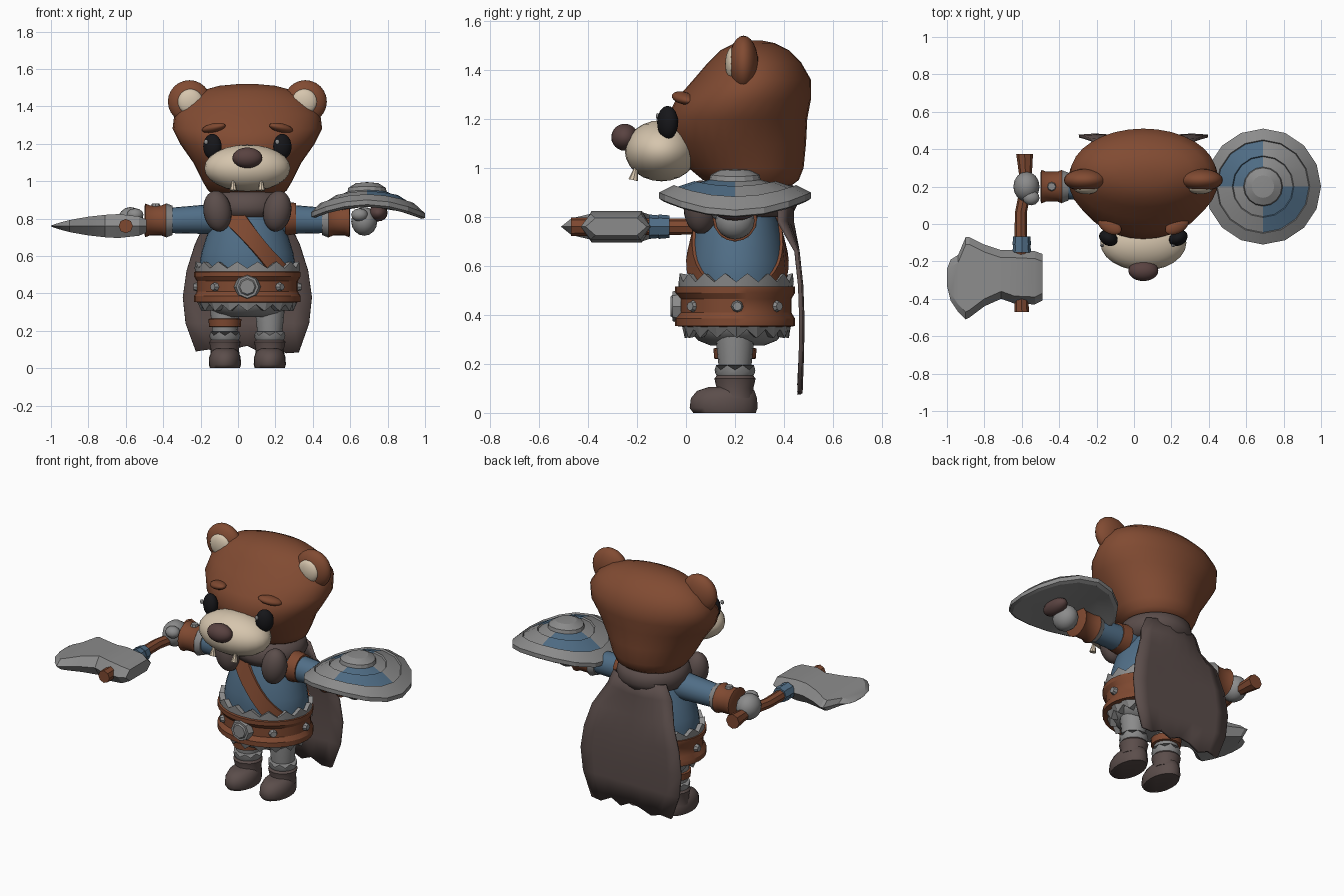
import bpy, bmesh, math
from math import sin, cos, pi
from mathutils import Vector, Matrix

cube = bpy.data.objects.get("Cube")
if cube:
    bpy.data.objects.remove(cube)

CX, CY = 0.05, 0.2   # body axis


def material(name, rgb):
    m = bpy.data.materials.new(name)
    m.use_nodes = True
    m.diffuse_color = (*rgb, 1)
    m.node_tree.nodes["Principled BSDF"].inputs["Base Color"].default_value = (*rgb, 1)
    return m


FUR = material("fur_brown", (0.22, 0.07, 0.032))
LEATHER = material("leather_brown", (0.21, 0.066, 0.03))
BLUE = material("cloth_blue", (0.08, 0.155, 0.24))
STEEL = material("steel_grey", (0.26, 0.26, 0.26))
CREAM = material("muzzle_cream", (0.67, 0.56, 0.42))
DARK = material("dark_brown", (0.105, 0.075, 0.07))
NOSE = material("nose_brown", (0.10, 0.055, 0.052))
BLACK = material("eye_black", (0.008, 0.008, 0.01))


def finish(name, bm, *mats, angle=40):
    bmesh.ops.recalc_face_normals(bm, faces=bm.faces)
    me = bpy.data.meshes.new(name)
    bm.to_mesh(me)
    bm.free()
    ob = bpy.data.objects.new(name, me)
    bpy.context.collection.objects.link(ob)
    for m in mats:
        me.materials.append(m)
    bpy.ops.object.select_all(action='DESELECT')
    ob.select_set(True)
    bpy.context.view_layer.objects.active = ob
    if angle:
        bpy.ops.object.shade_smooth_by_angle(angle=math.radians(angle))
    return ob


def loft(name, rings, mat, cap=True, angle=40, thick=0):
    bm = bmesh.new()
    vs = [[bm.verts.new(p) for p in r] for r in rings]
    n = len(vs[0])
    for a, b in zip(vs, vs[1:]):
        for i in range(n):
            j = (i + 1) % n
            bm.faces.new((a[i], a[j], b[j], b[i]))
    if cap:
        bm.faces.new(vs[0])
        bm.faces.new(vs[-1])
    ob = finish(name, bm, mat, angle=angle)
    if thick:
        mod = ob.modifiers.new("thickness", 'SOLIDIFY')
        mod.thickness = thick
        mod.offset = 0
    return ob


def oval(z, rx, y0, y1, n=32, x=CX, zig=0):
    ry, cy = (y1 - y0) / 2, (y0 + y1) / 2
    return [Vector((x + rx * cos(t), cy + ry * sin(t), z + zig * (i % 2)))
            for i, t in enumerate(2 * pi * k / n for k in range(n))]


def blob(name, loc, size, mat, rot=(0, 0, 0), seg=24):
    bm = bmesh.new()
    bmesh.ops.create_uvsphere(bm, u_segments=seg, v_segments=seg // 2, radius=1)
    ob = finish(name, bm, mat, angle=60)
    ob.location, ob.scale, ob.rotation_euler = loc, size, rot
    return ob


def rod(name, a, b, r1, r2, mat, n=16):
    a, b = Vector(a), Vector(b)
    bm = bmesh.new()
    turn = (b - a).to_track_quat('Z', 'Y').to_matrix().to_4x4()
    bmesh.ops.create_cone(bm, cap_ends=True, segments=n, radius1=r1, radius2=r2, depth=(b - a).length,
                          matrix=Matrix.Translation((a + b) / 2) @ turn)
    return finish(name, bm, mat)


# Head and muzzle
head = [(.92, .17, .14, .42), (.95, .21, .07, .46), (1.0, .24, .01, .48), (1.1, .29, -.05, .49),
        (1.2, .36, -.08, .495), (1.28, .4, -.04, .51), (1.36, .39, .03, .51), (1.43, .34, .09, .47),
        (1.48, .26, .14, .42), (1.51, .15, .2, .36), (1.52, .04, .26, .31)]
loft("head", [oval(*h) for h in head], FUR, angle=80)
blob("muzzle", (CX, -.1, 1.07), (.23, .15, .125), CREAM)
blob("nose", (CX, -.25, 1.125), (.08, .055, .055), NOSE)

# Mirrored face parts, shoulder fur, arms and legs
for s, side in ((-1, "right"), (1, "left")):
    def X(d): return CX + s * d
    blob(side + "_eye", (X(.187), -.075, 1.185), (.052, .04, .068), BLACK, (0, 0, s * .5))
    blob(side + "_eye_glint", (X(.19) - .03, -.115, 1.21), (.012, .008, .014), STEEL, seg=10)
    blob(side + "_brow", (X(.18), -.01, 1.285), (.07, .04, .024), LEATHER, (0, s * .2, s * .5))
    rod(side + "_tooth", (X(.075), -.215, .95), (X(.075), -.2, 1.02), .02, .003, CREAM, 8)
    blob(side + "_ear", (X(.31), .235, 1.425), (.115, .06, .115), FUR)
    blob(side + "_inner_ear", (X(.305), .19, 1.425), (.068, .03, .068), CREAM)
    blob(side + "_shoulder_fur", (X(.16), .06, .84), (.075, .07, .11), DARK, (0, s * .15, 0))
    # Arm, cuff and glove
    rod(side + "_sleeve", (X(.1), CY, .8), (X(.41), CY, .79), .085, .068, BLUE, 20)
    rod(side + "_sleeve_trim", (X(.4), CY, .79), (X(.435), CY, .79), .078, .092, STEEL, 10)
    prof = [(.43, .075), (.435, .09), (.46, .08), (.52, .08), (.545, .09), (.55, .075)]
    loft(side + "_cuff", [[(X(d), CY + r * cos(k * pi / 8), .79 + r * sin(k * pi / 8)) for k in range(16)]
                          for d, r in prof], LEATHER)
    rod(side + "_cuff_stud", (X(.49), CY, .86), (X(.49), CY, .88), .027, .02, STEEL, 8)
    blob(side + "_hand", (X(.625), CY, .785), (.07, .08, .077), STEEL, seg=16)
    blob(side + "_thumb", (X(.6), CY - .06, .82), (.045, .04, .035), STEEL, seg=12)
    # Leg and boot
    lx = X(.12)
    loft(side + "_leg", [oval(z, r, CY - r, CY + r, 16, lx) for z, r in
                         ((.13, .062), (.2, .068), (.3, .078), (.4, .08))], STEEL)
    loft(side + "_boot_trim", [oval(z, r, CY - r, CY + r, 16, lx, zig) for z, r, zig in
                               ((.145, .07, 0), (.16, .08, 0), (.175, .083, .02))], STEEL)
    loft(side + "_boot_shaft", [oval(z, r, CY - r, CY + r, 16, lx) for z, r in
                                ((.06, .08), (.1, .075), (.14, .084), (.158, .07))], DARK)
    loft(side + "_boot_foot", [oval(z, r, a, b, 20, lx) for z, r, a, b in
                               ((0, .08, .03, .285), (.02, .086, .015, .292), (.06, .084, .02, .29),
                                (.09, .072, .045, .28), (.105, .05, .09, .26))], DARK, angle=60)
loft("knee_strap", [oval(z, r, CY - r, CY + r, 16, CX - .12) for z, r in
                    ((.22, .078), (.222, .085), (.262, .088), (.265, .08))], LEATHER)
rod("left_shoulder_strap", (.25, CY, .8), (.31, CY, .8), .092, .083, LEATHER, 16)

# Tunic
tunic = [(.46, .25, .2), (.56, .255, .205), (.62, .245, .2), (.7, .22, .185), (.78, .19, .165),
         (.86, .15, .135), (.93, .12, .11)]
loft("tunic", [oval(z, rx, .21 - ry, .21 + ry) for z, rx, ry in tunic], BLUE, angle=80)


def girth(z):
    z = min(max(z, .46), .929)
    for (z0, a0, b0), (z1, a1, b1) in zip(tunic, tunic[1:]):
        if z0 <= z < z1:
            f = (z - z0) / (z1 - z0)
            return a0 + f * (a1 - a0), b0 + f * (b1 - b0)


# Diagonal chest strap following the tunic
strap = [[], [], [], []]
for k in range(48):
    t, z = 2 * pi * k / 48, .73
    for _ in range(30):
        z += .3 * (.73 - 1.25 * girth(z)[0] * cos(t) - z)
    for row, (dz, out) in enumerate(((-.075, 0), (-.07, .012), (.07, .012), (.075, 0))):
        h = min(max(z + dz, .5), .92)
        rx, ry = girth(h)
        strap[row].append((CX + (rx + out) * cos(t), .21 + (ry + out) * sin(t), h))
loft("chest_strap", strap, LEATHER, cap=False)

# Belt, jagged mail trims and hips
loft("belt", [oval(*b) for b in ((.35, .25, 0, .42), (.355, .285, -.045, .445), (.385, .285, -.045, .445),
                                 (.41, .27, -.025, .43), (.465, .27, -.025, .43), (.49, .285, -.045, .445),
                                 (.515, .285, -.045, .445), (.52, .25, 0, .42))], LEATHER, angle=30)
loft("upper_trim", [oval(.5, .275, -.03, .435), oval(.535, .282, -.03, .44, zig=.035),
                    oval(.53, .25, .0, .42, zig=.035)], STEEL, cap=False, angle=20)
loft("lower_trim", [oval(.37, .275, -.02, .43), oval(.305, .245, -.005, .42, zig=.035),
                    oval(.31, .2, .02, .39, zig=.035)], STEEL, cap=False, angle=20)
loft("hips", [oval(*b) for b in ((.275, .12, .1, .32), (.295, .18, .05, .37), (.34, .23, .01, .41),
                                 (.4, .24, 0, .42))], STEEL)
rod("buckle", (CX, -.02, .435), (CX, -.055, .435), .072, .06, STEEL, 8)
rod("buckle_center", (CX, -.055, .435), (CX, -.063, .435), .047, .04, STEEL, 8)
for i, t in enumerate((-.7, .7, 1.6, -1.6, 2.4, -2.4)):
    d = Vector((.27 * sin(t), -.2275 * cos(t), 0))
    c = Vector((CX, .2025, .435))
    rod(f"belt_stud_{i}", c + d * .97, c + d * 1.07, .027, .018, STEEL, 8)

# Fur collar and cape
collar = [(.8, .15, .1, .4), (.81, .19, .05, .435), (.86, .215, .03, .46), (.92, .2, .05, .45), (.95, .15, .1, .4)]
loft("fur_collar", [oval(*c) for c in collar], DARK, angle=70)
bm = bmesh.new()
rows = []
for z, half, y in ((.87, .18, .43), (.78, .22, .43), (.66, .28, .45), (.52, .325, .465), (.38, .345, .47),
                   (.24, .33, .468), (.09, .275, .462)):
    hem = (0, .01, -.015, .015, .03, -.005, .025, -.01, -.005)
    rows.append([bm.verts.new((CX + half * (i / 4 - 1), y - .05 * (z > .7) * (i / 4 - 1) ** 2 + .006 * (i % 2),
                               z + (hem[i] if z < .1 else 0))) for i in range(9)])
for a, b in zip(rows, rows[1:]):
    for i in range(8):
        bm.faces.new((a[i], a[i + 1], b[i + 1], b[i]))
cape = finish("cape", bm, DARK)
mod = cape.modifiers.new("thickness", 'SOLIDIFY')
mod.thickness, mod.offset = .016, 0

# Axe handle and blade
AX, AZ = -.6, .76
path = [(-.585, .375), (-.58, .26), (-.585, .16), (-.605, .06), (-.605, -.12), (-.6, -.47)]
loft("axe_handle", [[(x + r * cos(k * pi / 4), y, AZ + r * sin(k * pi / 4)) for k in range(8)]
                    for (x, y), r in zip(path, (.045, .034, .032, .032, .034, .038))], LEATHER)
for y in (-.09, -.13):
    rod("axe_wrap", (AX, y + .022, AZ), (AX, y - .022, AZ), .046, .05, BLUE, 8)
blade = [(-.49, -.41, -.16, .035), (-.53, -.43, -.145, .052), (-.64, -.425, -.14, .064), (-.71, -.4, -.14, .06),
         (-.8, -.44, -.11, .05), (-.88, -.5, -.07, .036), (-.9, -.51, -.07, .032), (-.94, -.47, -.165, .022),
         (-.98, -.41, -.19, .01), (-1.0, -.33, -.24, .002)]
loft("axe_blade", [[(x, a, AZ), (x, a + .04, AZ - t), (x, b - .04, AZ - t),
                    (x, b, AZ), (x, b - .04, AZ + t), (x, a + .04, AZ + t)] for x, a, b, t in blade],
     STEEL, angle=20)

# Round shield, bent so its outer and inner edges droop
SX = .69
prof = [(.0, .865), (.2, .865), (.29, .862), (.31, .875), (.31, .9), (.25, .93), (.245, .92), (.165, .946),
        (.16, .937), (.105, .952), (.1, .972), (.06, .992), (.0, .995)]
bm = bmesh.new()
rings = []
for r, z in prof:
    pts = [(r * cos(k * pi / 8), r * sin(k * pi / 8)) for k in range(16)] if r else [(0, 0)]
    rings.append([bm.verts.new((SX + x, CY + y, z - .75 * x * x)) for x, y in pts])
for i, (a, b) in enumerate(zip(rings, rings[1:])):
    for k in range(16):
        loop = [a[k % len(a)], a[(k + 1) % len(a)], b[(k + 1) % len(b)], b[k % len(b)]]
        f = bm.faces.new(list(dict.fromkeys(loop)))
        # Two opposite quarters of the inner field are blue
        f.material_index = int(6 <= i <= 8 and (k // 4) % 2 == 1)
finish("shield", bm, STEEL, BLUE, angle=20)
blob("shield_grip", (.75, CY, .83), (.05, .09, .045), NOSE, seg=16)
